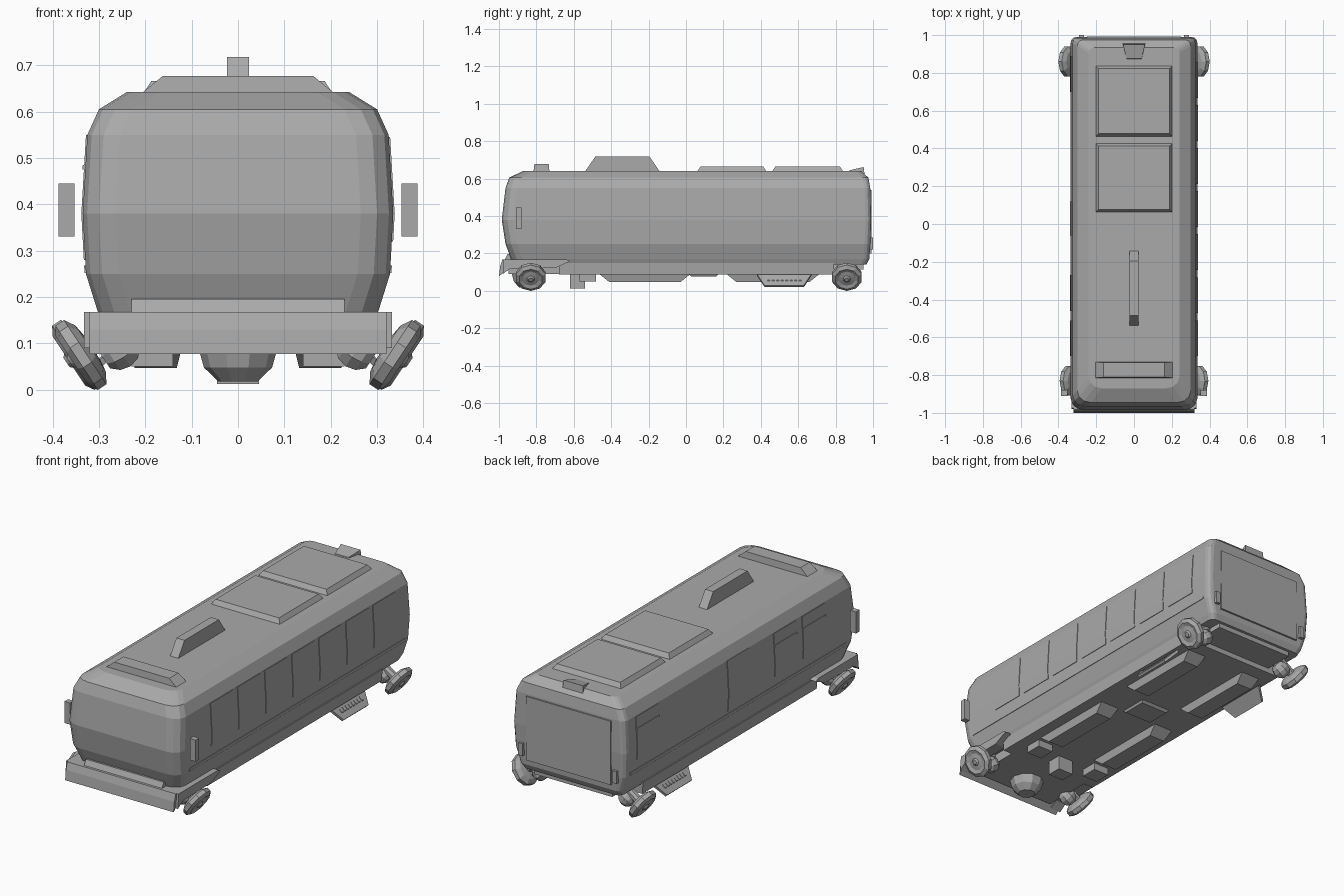
import bpy, bmesh, math
from mathutils import Vector

if "Cube" in bpy.data.objects:
    bpy.data.objects.remove(bpy.data.objects["Cube"])

grey = bpy.data.materials.new("plain_grey")
grey.use_nodes = True
colour = (0.4, 0.4, 0.4, 1)
grey.diffuse_color = colour
grey.node_tree.nodes["Principled BSDF"].inputs["Base Color"].default_value = colour


def finish(name, bm):
    bmesh.ops.recalc_face_normals(bm, faces=bm.faces)
    mesh = bpy.data.meshes.new(name)
    bm.to_mesh(mesh)
    bm.free()
    mesh.materials.append(grey)
    ob = bpy.data.objects.new(name, mesh)
    bpy.context.collection.objects.link(ob)
    return ob


def loft(name, rings):
    """Skin a stack of equal-length rings and cap both ends."""
    bm = bmesh.new()
    rows = [[bm.verts.new(p) for p in ring] for ring in rings]
    n = len(rows[0])
    for low, high in zip(rows, rows[1:]):
        for i in range(n):
            j = (i + 1) % n
            bm.faces.new((low[i], low[j], high[j], high[i]))
    bm.faces.new(rows[0])
    bm.faces.new(rows[-1])
    return finish(name, bm)


def prism(name, axis, pts, a, b):
    """Extrude a profile along x (points y, z) or y (points x, z)."""
    place = (lambda t, p: (t, *p)) if axis == "x" else (lambda t, p: (p[0], t, p[1]))
    return loft(name, [[place(t, p) for p in pts] for t in (a, b)])


def block(name, x, y, z, inset=(0, 0), at_top=True):
    """Box from ranges, with one end tapered by inset."""
    def rect(zz, ix, iy):
        return [(x[0] + ix, y[0] + iy, zz), (x[1] - ix, y[0] + iy, zz),
                (x[1] - ix, y[1] - iy, zz), (x[0] + ix, y[1] - iy, zz)]
    low, high = ((0, 0), inset) if at_top else (inset, (0, 0))
    return loft(name, [rect(z[0], *low), rect(z[1], *high)])


def lathe(name, centre, axis, profile, sides):
    """Revolve (along, radius) pairs around an axis."""
    axis = Vector(axis).normalized()
    u = Vector((0, 1, 0))
    v = axis.cross(u)
    c = Vector(centre)
    rings = []
    for t, r in profile:
        turn = [2 * math.pi * (i + 0.5) / sides for i in range(sides)]
        rings.append([c + axis * t + (u * math.cos(k) + v * math.sin(k)) * r for k in turn])
    return loft(name, rings)


def plan(z, w, front, rear):
    """Plan outline with soft front corners and tight rear ones."""
    out = []
    corners = [(1, rear, -1, 0.03, 0.03), (-1, rear, -1, 0.03, 0.03),
               (-1, front, 1, 0.07, 0.06), (1, front, 1, 0.07, 0.06)]
    for n, (sx, y, sy, rx, ry) in enumerate(corners):
        arc = [k * math.pi / 6 for k in range(4)]
        if n % 2:
            arc.reverse()
        for a in arc:
            out.append((sx * (w - rx + rx * math.cos(a)), y + sy * ry * (1 - math.sin(a)), z))
    return out


# Main shell, stacked from floor to roof
shell = [(0.14, 0.29, -0.92, 0.965), (0.17, 0.303, -0.935, 0.98),
         (0.25, 0.328, -0.965, 0.985), (0.38, 0.335, -0.985, 0.99),
         (0.55, 0.325, -0.965, 0.985), (0.605, 0.30, -0.945, 0.975),
         (0.642, 0.24, -0.87, 0.935)]
loft("body_shell", [plan(*s) for s in shell])

# Lower skirt between the wheels and floor towards the front
block("lower_skirt", (-0.295, 0.295), (-0.68, 0.79), (0.088, 0.15), (-0.005, 0), True)
block("front_floor", (-0.24, 0.24), (-0.95, -0.66), (0.09, 0.15))
block("rear_floor", (-0.23, 0.23), (0.77, 0.95), (0.115, 0.15))

# Front bumper with swept side wings
bumper = [(-1, 0.077), (-0.994, 0.13), (-0.982, 0.168), (-0.9, 0.168), (-0.9, 0.13), (-0.96, 0.115)]
loft("front_bumper", [[(x * k, y, z) for y, z in bumper] for x, k in
                      ((-0.32, 1), (-0.30, 1), (0.30, 1), (0.32, 1))])
wing = [(-0.98, 0.09), (-0.975, 0.168), (-0.64, 0.168), (-0.62, 0.158), (-0.70, 0.122), (-0.94, 0.118)]
prism("bumper_panel", "x", [(-0.97, 0.165), (-0.955, 0.196), (-0.93, 0.196), (-0.93, 0.165)], -0.23, 0.23)

# Roof fittings
block("front_roof_sign", (-0.21, 0.21), (-0.815, -0.73), (0.638, 0.677), (0.048, 0.004))
block("roof_fin", (-0.024, 0.024), (-0.54, -0.14), (0.638, 0.718), (0, 0.055))
for name, y in (("front_roof_hatch", (0.06, 0.43)), ("rear_roof_hatch", (0.46, 0.84))):
    block(name, (-0.205, 0.205), y, (0.638, 0.666), (0.018, 0.018))
loft("rear_roof_scoop", [[(-0.04, 0.87, 0.638), (0.04, 0.87, 0.638), (0.06, 0.955, 0.62), (-0.06, 0.955, 0.62)],
                         [(-0.04, 0.875, 0.645), (0.04, 0.875, 0.645), (0.058, 0.95, 0.662), (-0.058, 0.95, 0.662)]])


def side_plate(name, s, y0, y1, z0=0.32, z1=0.545, lift=0.003):
    """Thin plate that follows the bulge of the side wall."""
    def wall(z):
        for (za, wa, *_), (zb, wb, *_) in zip(shell, shell[1:]):
            if za <= z <= zb:
                return wa + (wb - wa) * (z - za) / (zb - za)
    zs = [z0] + [q[0] for q in shell if z0 < q[0] < z1] + [z1]
    pts = [(s * (wall(z) + lift), z) for z in zs] + [(s * (wall(z) - 0.004), z) for z in reversed(zs)]
    prism(name, "y", pts, y0, y1)


# Side windows: an even row on the left, a door and fewer panes on the right
for i in range(7):
    y = -0.70 + i * 0.228
    side_plate(f"left_window_{i + 1}", 1, y, y + 0.19)
for i, y in enumerate((-0.70, -0.46, 0.70)):
    side_plate(f"right_window_{i + 1}", -1, y, y + 0.19)
    side_plate(f"right_window_bar_{i + 1}", -1, y, y + 0.19, 0.475, 0.485, 0.006)
side_plate("right_door", -1, -0.06, 0.12, 0.28, 0.55)

# Parts repeated on both sides
wheel = [(-0.028, 0.03), (-0.024, 0.06), (-0.01, 0.083), (0.012, 0.083),
         (0.024, 0.064), (0.018, 0.045), (0.022, 0.02), (0.03, 0.012)]
ball = [(math.cos(k * math.pi / 6), math.sin(k * math.pi / 6)) for k in range(1, 6)]
for s, side in ((1, "left"), (-1, "right")):
    def span(a, b):
        return tuple(sorted((s * a, s * b)))

    side_plate(f"{side}_side_trim", s, -0.88, 0.94, 0.252, 0.268)
    loft(f"{side}_bumper_wing", [[(s * x, y, z) for y, z in wing] for x in (0.27, 0.332)])
    block(f"{side}_mirror", span(0.353, 0.387), (-0.91, -0.88), (0.33, 0.445))
    block(f"{side}_tail_light", span(0.265, 0.29), (0.975, 1.0), (0.22, 0.285))

    # Tilted wheels with their inner hubs and struts
    for end, x, y in (("front", 0.338, -0.83), ("rear", 0.345, 0.86)):
        tilt = Vector((0.83 * s, 0, -0.55))
        lathe(f"{end}_{side}_wheel", (s * x, y, 0.0755), tilt, wheel, 10)
        lathe(f"{end}_{side}_hub", (s * 0.255, y, 0.085), tilt, [(t * 0.045, r * 0.045) for t, r in ball], 8)
        lathe(f"{end}_{side}_strut", (s * 0.29, y, 0.11), tilt, [(-0.07, 0.022), (0.04, 0.022)], 8)

    # Underfloor pods and hanging vent panels
    for end, y in (("front", (-0.47, 0.03)), ("rear", (0.21, 0.72))):
        block(f"{end}_{side}_pod", span(0.12, 0.235), y, (0.047, 0.095), (0.012, 0.06), False)
    block(f"{side}_underfloor_box", span(0.14, 0.23), (-0.57, -0.48), (0.05, 0.095))
    loft(f"{side}_vent_panel", [[(s * x, 0.38, 0.09 - d), (s * x, 0.67, 0.09 - d),
                                 (s * (x + 0.055), 0.63, 0.03 - d), (s * (x + 0.055), 0.42, 0.03 - d)]
                                for x, d in ((0.275, 0), (0.265, 0.01))])
    for i in range(8):
        y = 0.435 + i * 0.024
        loft(f"{side}_vent_slat_{i + 1}", [[(s * x, yy, z + d) for x, yy, z in
                                           ((0.293, y, 0.07), (0.293, y + 0.014, 0.07),
                                            (0.308, y + 0.014, 0.054), (0.308, y, 0.054))]
                                          for d in (-0.002, 0.004)])

# Central underfloor parts
lathe("front_underfloor_dome", (0, -0.85, 0.089), (0, 0, 1), [(t * 0.082, r * 0.085) for t, r in ball], 10)
block("centre_underfloor_box", (-0.045, 0.045), (-0.62, -0.54), (0.012, 0.095))
block("middle_underfloor_tray", (-0.09, 0.09), (0.01, 0.18), (0.076, 0.095), (0.01, 0.02), False)

# Rear door panel
block("rear_panel", (-0.25, 0.25), (0.975, 0.992), (0.2, 0.54))
